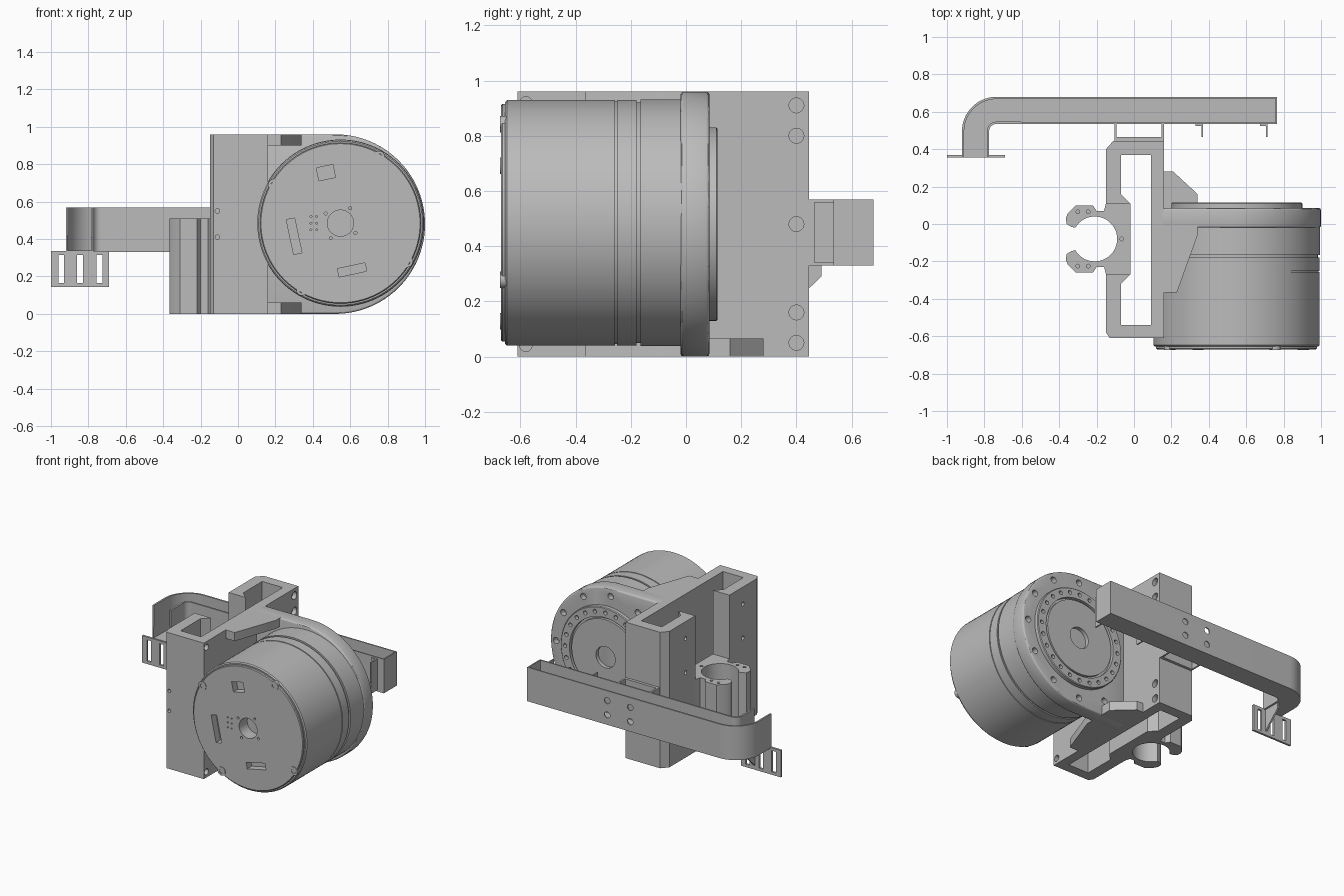
import bpy, bmesh
from math import cos, sin, pi, radians
from mathutils import Matrix, Vector

old = bpy.data.objects.get("Cube")
if old:
    bpy.data.objects.remove(old, do_unlink=True)

grey = bpy.data.materials.new("machined_grey")
grey.use_nodes = True
colour = (0.5, 0.5, 0.5, 1)
grey.diffuse_color = colour
grey.node_tree.nodes["Principled BSDF"].inputs["Base Color"].default_value = colour

parts = []


def make(name, bm):
    bmesh.ops.recalc_face_normals(bm, faces=bm.faces)
    mesh = bpy.data.meshes.new(name)
    bm.to_mesh(mesh)
    bm.free()
    obj = bpy.data.objects.new(name, mesh)
    bpy.context.collection.objects.link(obj)
    mesh.materials.append(grey)
    parts.append(obj)
    return obj


def place(axis, a, b, h):
    return {"x": (h, a, b), "y": (a, h, b), "z": (a, b, h)}[axis]


def prism_mesh(points, axis, lo, hi):
    bm = bmesh.new()
    face = bm.faces.new([bm.verts.new(place(axis, a, b, lo)) for a, b in points])
    top = bmesh.ops.extrude_face_region(bm, geom=[face])["geom"]
    shift = Vector(place(axis, 0, 0, hi - lo))
    bmesh.ops.translate(bm, vec=shift, verts=[v for v in top if isinstance(v, bmesh.types.BMVert)])
    bmesh.ops.recalc_face_normals(bm, faces=bm.faces)
    return bm


def prism(name, points, axis, lo, hi):
    return make(name, prism_mesh(points, axis, lo, hi))


def box(name, x0, x1, y0, y1, z0, z1):
    return prism(name, [(x0, y0), (x1, y0), (x1, y1), (x0, y1)], "z", z0, z1)


def arc(cx, cy, r, start, end, n):
    angles = [radians(start + (end - start) * i / n) for i in range(n + 1)]
    return [(cx + r * cos(t), cy + r * sin(t)) for t in angles]


def lathe(name, profile, cx, cz):
    # Revolve (radius, y) points about a front-to-back axis
    bm = bmesh.new()
    verts = [bm.verts.new((cx + r, y, cz)) for r, y in profile]
    edges = [bm.edges.new(pair) for pair in zip(verts, verts[1:])]
    bmesh.ops.spin(bm, geom=verts + edges, cent=(cx, 0, cz), axis=(0, 1, 0),
                   angle=2 * pi, steps=96, use_merge=True)
    bmesh.ops.remove_doubles(bm, verts=bm.verts, dist=0.0001)
    return make(name, bm)


def add_rod(bm, axis, a, b, h, r, depth):
    turn = {"x": Matrix.Rotation(pi / 2, 4, "Y"), "y": Matrix.Rotation(pi / 2, 4, "X"),
            "z": Matrix()}[axis]
    bmesh.ops.create_cone(bm, cap_ends=True, segments=20, radius1=r, radius2=r, depth=depth,
                          matrix=Matrix.Translation(place(axis, a, b, h)) @ turn)


def add_block(bm, centre, size, tilt=0):
    bmesh.ops.create_cube(bm, size=1, matrix=Matrix.Translation(centre)
                          @ Matrix.Rotation(radians(tilt), 4, "Y") @ Matrix.Diagonal((*size, 1)))


def bake(obj):
    graph = bpy.context.evaluated_depsgraph_get()
    mesh = bpy.data.meshes.new_from_object(obj.evaluated_get(graph))
    obj.modifiers.clear()
    obj.data = mesh


def cut(obj, bm):
    cutter = make("cutter", bm)
    parts.remove(cutter)
    cutter.hide_render = True
    mod = obj.modifiers.new("holes", "BOOLEAN")
    mod.operation = "DIFFERENCE"
    mod.solver = "EXACT"
    mod.object = cutter
    bake(obj)
    bpy.data.objects.remove(cutter, do_unlink=True)


def bevel(obj, width, segments=3):
    mod = obj.modifiers.new("bevel", "BEVEL")
    mod.width = width
    mod.segments = segments
    mod.limit_method = "ANGLE"
    bake(obj)


CX, CZ = 0.548, 0.485

# Motor body with stepped seams and a recessed centre bore
motor = lathe("motor_body", [
    (0, -0.58), (0.07, -0.58), (0.07, -0.67), (0.425, -0.67), (0.43, -0.665), (0.43, -0.655),
    (0.438, -0.655), (0.445, -0.648), (0.445, -0.257), (0.439, -0.257), (0.439, -0.25),
    (0.445, -0.25), (0.445, -0.18), (0.436, -0.18), (0.436, -0.165), (0.447, -0.165),
    (0.447, 0), (0, 0)], CX, CZ)
holes = bmesh.new()
add_block(holes, (0.30, -0.66, 0.415), (0.045, 0.08, 0.19), -12)
add_block(holes, (0.61, -0.66, 0.235), (0.15, 0.08, 0.045), -12)
add_block(holes, (0.47, -0.66, 0.755), (0.09, 0.08, 0.07), -12)
for k in range(4):
    t = radians(57 + 90 * k)
    add_rod(holes, "y", CX + 0.095 * cos(t), CZ + 0.095 * sin(t), -0.67, 0.008, 0.04)
for x in (0.39, 0.42):
    for dz in (-0.035, 0, 0.035):
        add_rod(holes, "y", x, CZ + dz, -0.67, 0.005, 0.03)
cut(motor, holes)

# Cover screws near the rim
for k in range(4):
    t = radians(60 + 90 * k)
    x, z = CX + 0.412 * cos(t), CZ + 0.412 * sin(t)
    lathe("cover_screw", [(0, -0.665), (0.016, -0.665), (0.016, -0.674), (0.03, -0.674),
                          (0.03, -0.65), (0, -0.65)], x, z)

# Mounting flange: half round plate running into the bracket
flange = prism("mounting_flange", [(0.14, 0.96), (0.14, 0)] + arc(0.52, 0.48, 0.48, -90, 90, 48),
               "y", -0.02, 0.085)
bevel(flange, 0.012)
holes = bmesh.new()
for k in range(-4, 5):
    t = radians(30 * k)
    add_rod(holes, "y", 0.53 + 0.425 * cos(t), 0.48 + 0.425 * sin(t), 0.085, 0.022, 0.08)
cut(flange, holes)

# Output disc with groove and ring of bolt holes
disc = lathe("output_disc", [
    (0, 0.03), (0.075, 0.03), (0.075, 0.112), (0.265, 0.112), (0.265, 0.092), (0.28, 0.092),
    (0.28, 0.115), (0.345, 0.115), (0.35, 0.11), (0.35, 0.02), (0, 0.02)], 0.55, 0.48)
holes = bmesh.new()
for k in range(24):
    t = 2 * pi * k / 24
    add_rod(holes, "y", 0.55 + 0.315 * cos(t), 0.48 + 0.315 * sin(t), 0.115, 0.014, 0.05)
cut(disc, holes)

# Upright C-shaped bracket with a slot on its outer side
bracket = prism("bracket_channel", [
    (-0.15, -0.27), (-0.15, -0.58), (-0.13, -0.61), (0.16, -0.61), (0.16, 0.445), (-0.11, 0.445),
    (-0.15, 0.40), (-0.15, 0.11), (-0.02, 0.11), (-0.07, 0.16), (-0.07, 0.37), (0.09, 0.37),
    (0.09, -0.54), (-0.07, -0.54), (-0.07, -0.32), (-0.02, -0.27)], "z", 0, 0.96)
holes = bmesh.new()
for z in (0.05, 0.16, 0.48, 0.80, 0.91):
    add_rod(holes, "x", 0.40, z, 0.16, 0.027, 0.06)
for z in (0.04, 0.92):
    add_rod(holes, "x", -0.58, z, 0.16, 0.022, 0.06)
for z in (0.41, 0.55):
    add_rod(holes, "y", -0.11, z, -0.61, 0.012, 0.06)
for z in (0.12, 0.36, 0.60, 0.84):
    for y in (-0.42, 0.22):
        add_rod(holes, "x", y, z, -0.15, 0.014, 0.06)
cut(bracket, holes)

# Gussets between bracket and flange
for z in (0, 0.9):
    prism("front_gusset", [(0.15, -0.365), (0.23, -0.365), (0.34, -0.06), (0.34, 0), (0.15, 0)],
          "z", z, z + 0.06)
prism("rear_gusset", [(0.15, 0.05), (0.34, 0.05), (0.34, 0.16), (0.21, 0.28), (0.15, 0.28)],
      "z", 0, 0.065)

# Open-jawed clamp sitting in the slot
half = [(-0.02, 0.11), (-0.15, 0.11), (-0.16, 0.07), (-0.20, 0.07), (-0.22, 0.10),
        (-0.31, 0.10), (-0.355, 0.055), (-0.365, 0.03), (-0.36, 0), (-0.335, -0.015)]
jaw = half + arc(-0.21, -0.08, 0.12, 150, 0, 20)
jaw += [(x, -0.16 - y) for x, y in reversed(jaw[:-1])]
clamp = prism("clamp", jaw, "z", 0, 0.51)
holes = bmesh.new()
for y in (0.065, -0.225):
    for x in (-0.30, -0.245):
        add_rod(holes, "z", x, y, 0.51, 0.01, 0.06)
add_rod(holes, "z", -0.065, -0.08, 0.51, 0.01, 0.06)
cut(clamp, holes)

# Sheet metal cable arm: open-topped channel with a curved end
outline = ([(-0.92, 0.36)] + arc(-0.735, 0.495, 0.185, 180, 90, 20)
           + [(0.765, 0.68), (0.765, 0.535)] + arc(-0.735, 0.495, 0.04, 90, 180, 10)
           + [(-0.775, 0.36)])
bm = prism_mesh(outline, "z", 0.33, 0.57)
bm.normal_update()
opened = [f for f in bm.faces if f.normal.z > 0.9
          or (f.normal.y < -0.9 and f.calc_center_median().y < 0.4)]
bmesh.ops.delete(bm, geom=opened, context="FACES")
arm = make("cable_arm", bm)
shell = arm.modifiers.new("sheet", "SOLIDIFY")
shell.thickness = 0.012
shell.offset = -1
# An open shell may recalculate inside out, so keep its floor facing down
floor = min(arm.data.polygons, key=lambda p: p.center.z)
if floor.normal.z > 0:
    arm.data.flip_normals()
bake(arm)
holes = bmesh.new()
for x in (-0.04, 0.14):
    for z in (0.40, 0.50):
        add_rod(holes, "y", x, z, 0.68, 0.022, 0.08)
cut(arm, holes)

# Arm mount: back plate and two drilled side tabs
box("mount_plate", -0.105, 0.16, 0.44, 0.465, 0.33, 0.57)
for x in (-0.105, 0.148):
    tab = box("mount_tab", x, x + 0.012, 0.455, 0.54, 0.33, 0.57)
    holes = bmesh.new()
    for z in (0.45, 0.51):
        add_rod(holes, "x", 0.485, z, x, 0.016, 0.08)
    cut(tab, holes)

# Small hanging tabs along the inner wall
for x in (0.36, 0.705):
    box("cable_tab", x, x + 0.01, 0.465, 0.54, 0.34, 0.56)
    box("cable_tab_foot", x - 0.03, x + 0.01, 0.525, 0.537, 0.34, 0.56)

# Slotted end plate and its gusset
plate = box("slotted_plate", -1.0, -0.69, 0.355, 0.37, 0.145, 0.335)
holes = bmesh.new()
for x in (-0.945, -0.845, -0.74):
    add_block(holes, (x, 0.36, 0.24), (0.032, 0.1, 0.15))
cut(plate, holes)
prism("end_plate_gusset", [(0.365, 0.17), (0.49, 0.29), (0.49, 0.335), (0.365, 0.335)],
      "x", -0.80, -0.788)

# Smooth round surfaces while keeping hard edges
for obj in bpy.context.selected_objects:
    obj.select_set(False)
for obj in parts:
    obj.select_set(True)
bpy.context.view_layer.objects.active = parts[0]
bpy.ops.object.shade_smooth_by_angle(angle=radians(30))
